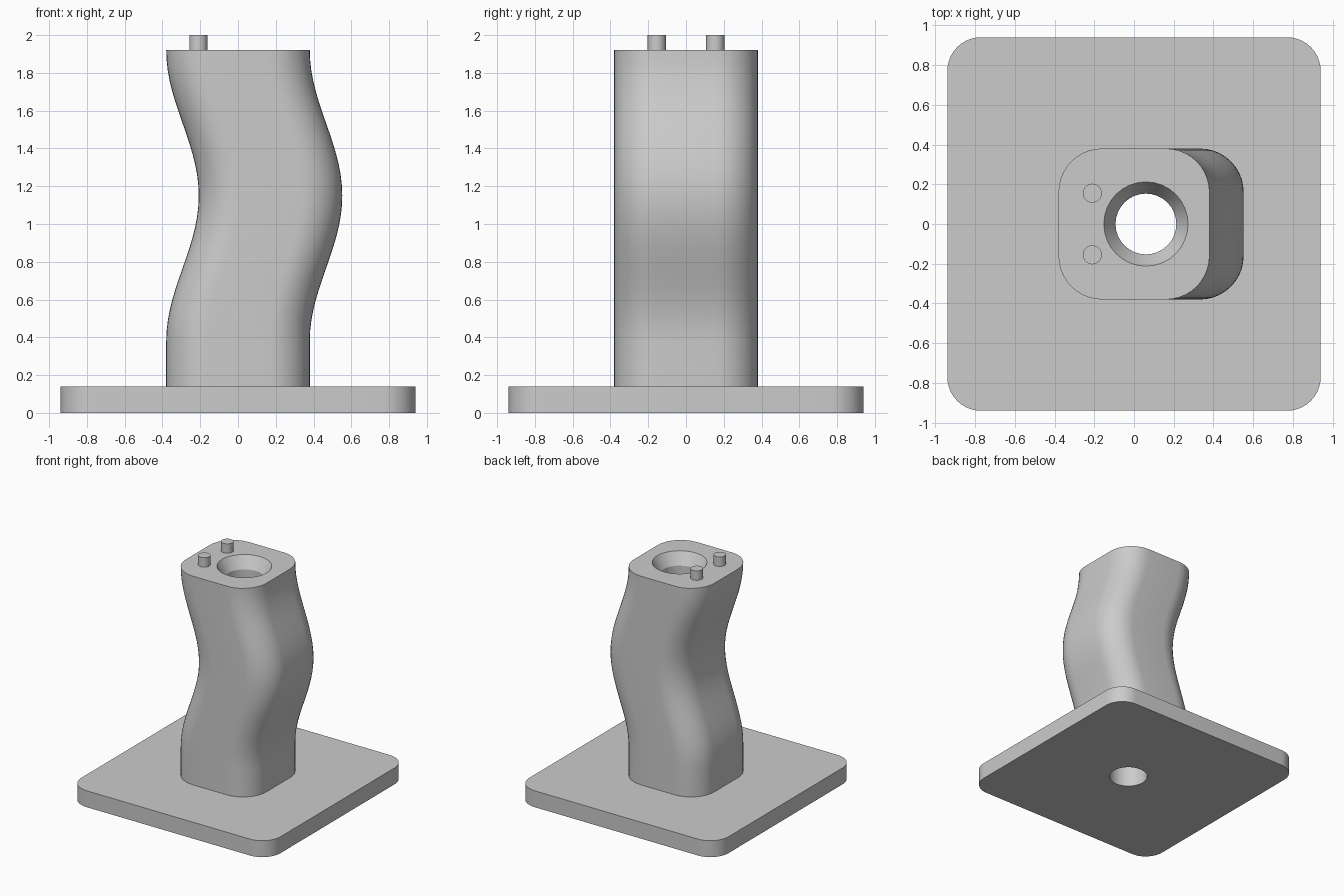
import bpy, bmesh, math

if "Cube" in bpy.data.objects:
    bpy.data.objects.remove(bpy.data.objects["Cube"])

grey = bpy.data.materials.new("light grey")
grey.diffuse_color = (0.6, 0.6, 0.6, 1)
grey.use_nodes = True
grey.node_tree.nodes["Principled BSDF"].inputs["Base Color"].default_value = grey.diffuse_color


def rounded_square(half, radius, steps=10):
    pts = []
    for q in range(4):
        a0 = q * math.pi / 2
        cx = (half - radius) * (1 if q in (0, 3) else -1)
        cy = (half - radius) * (1 if q in (0, 1) else -1)
        for i in range(steps + 1):
            a = a0 + i / steps * math.pi / 2
            pts.append((cx + radius * math.cos(a), cy + radius * math.sin(a)))
    return pts


def circle(radius, sides=32):
    return [(radius * math.cos(2 * math.pi * i / sides),
             radius * math.sin(2 * math.pi * i / sides)) for i in range(sides)]


def loft(name, sections):
    """Closed solid through sections of (outline, x offset, y offset, z)."""
    bm = bmesh.new()
    rings = [[bm.verts.new((x + ox, y + oy, z)) for x, y in outline]
             for outline, ox, oy, z in sections]
    n = len(rings[0])
    for low, high in zip(rings, rings[1:]):
        for i in range(n):
            j = (i + 1) % n
            bm.faces.new((low[i], low[j], high[j], high[i]))
    bm.faces.new(rings[0][::-1])
    bm.faces.new(rings[-1])
    mesh = bpy.data.meshes.new(name)
    bm.to_mesh(mesh)
    bm.free()
    mesh.materials.append(grey)
    obj = bpy.data.objects.new(name, mesh)
    bpy.context.collection.objects.link(obj)
    return obj


def activate(obj):
    bpy.ops.object.select_all(action='DESELECT')
    obj.select_set(True)
    bpy.context.view_layer.objects.active = obj


def boolean(target, tool, operation):
    activate(target)
    mod = target.modifiers.new("boolean", 'BOOLEAN')
    mod.operation = operation
    mod.solver = 'EXACT'
    mod.object = tool
    bpy.ops.object.modifier_apply(modifier=mod.name)
    bpy.data.objects.remove(tool)


# base plate
plate = rounded_square(0.94, 0.17)
body = loft("post_and_base", [(plate, 0, 0, 0), (plate, 0, 0, 0.14)])

# wavy post: straight foot, then one sideways bulge towards +x
outline = rounded_square(0.38, 0.22)
sections = [(outline, 0, 0, 0.06)]
steps = 28
for i in range(steps + 1):
    t = i / steps
    shift = 0.172 * (0.5 - 0.5 * math.cos(2 * math.pi * t))
    sections.append((outline, shift, 0, 0.38 + t * 1.54))
boolean(body, loft("post", sections), 'UNION')

# through bore with countersunk mouth
small = circle(0.153)
bore = loft("bore_cutter", [
    (small, 0.06, 0, -0.1), (small, 0.06, 0, 1.82),
    (circle(0.212), 0.06, 0, 1.92), (circle(0.212), 0.06, 0, 2.1)])
bore.hide_render = True
boolean(body, bore, 'DIFFERENCE')

# two locating pins on top
pins = [loft("pin_" + side, [(circle(0.048), -0.21, y, 1.92),
                             (circle(0.048), -0.21, y, 2.0)])
        for side, y in (("front", -0.155), ("back", 0.155))]

for obj in [body] + pins:
    activate(obj)
    bpy.ops.object.shade_smooth_by_angle(angle=math.radians(25))
